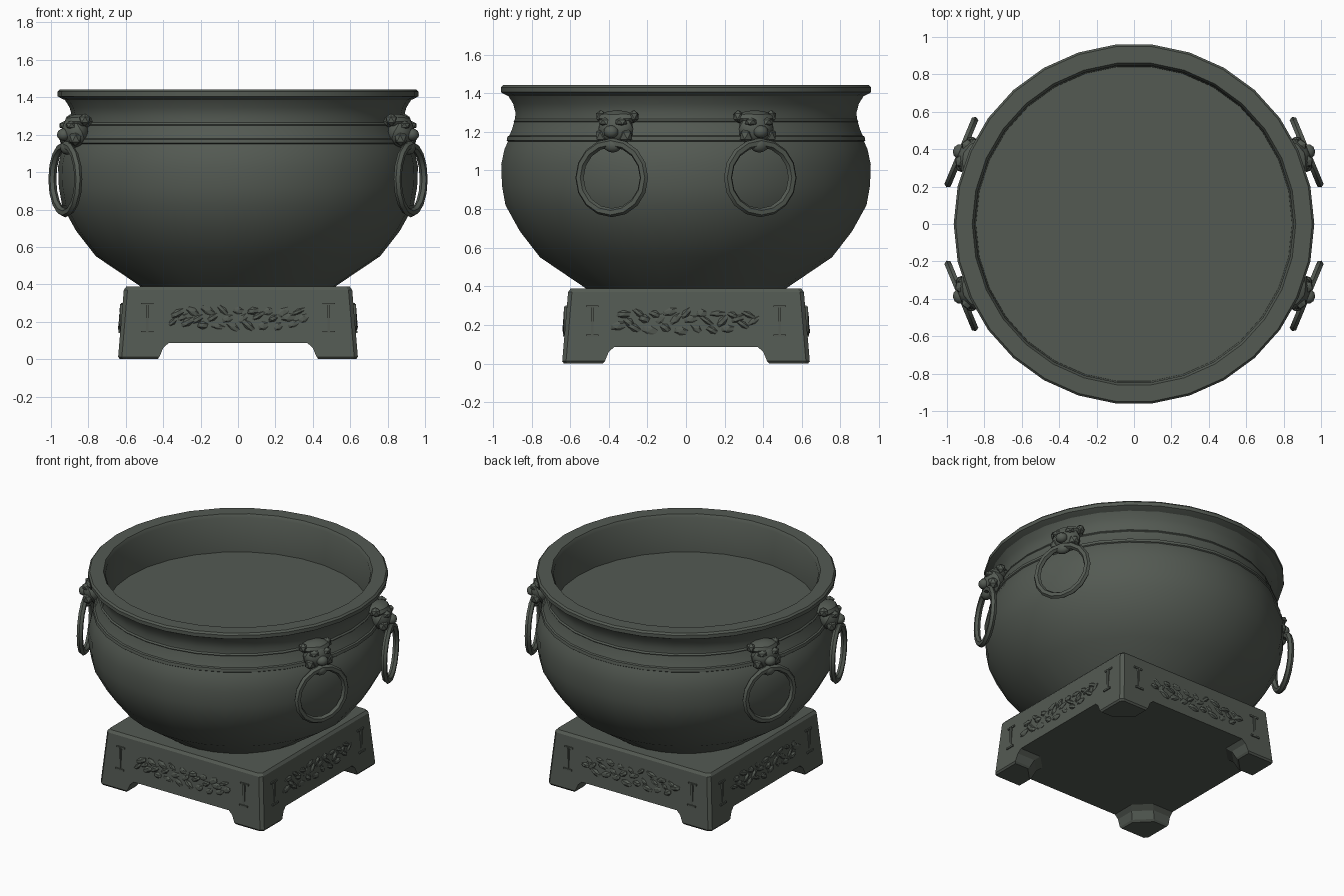
import bpy, bmesh, math, random
from mathutils import Matrix, Vector

if "Cube" in bpy.data.objects:
    bpy.data.objects.remove(bpy.data.objects["Cube"])

random.seed(4)
bronze = bpy.data.materials.new("dark green bronze")
bronze.diffuse_color = (0.088, 0.102, 0.086, 1)
bronze.use_nodes = True
bronze.node_tree.nodes["Principled BSDF"].inputs["Base Color"].default_value = bronze.diffuse_color


def finish(name, bm, angle=None):
    """Turn a bmesh into a named object, flat or smooth by angle."""
    bmesh.ops.recalc_face_normals(bm, faces=bm.faces)
    me = bpy.data.meshes.new(name)
    bm.to_mesh(me)
    bm.free()
    ob = bpy.data.objects.new(name, me)
    bpy.context.collection.objects.link(ob)
    me.materials.append(bronze)
    if angle:
        bpy.ops.object.select_all(action='DESELECT')
        ob.select_set(True)
        bpy.context.view_layer.objects.active = ob
        bpy.ops.object.shade_smooth_by_angle(angle=math.radians(angle))
    return ob


def loft(bm, rings):
    """Skin a list of equal-length point rings and cap both ends."""
    loops = [[bm.verts.new(p) for p in r] for r in rings]
    n = len(loops[0])
    for a, b in zip(loops, loops[1:]):
        for i in range(n):
            bm.faces.new((a[i], a[(i + 1) % n], b[(i + 1) % n], b[i]))
    bm.faces.new(loops[0])
    bm.faces.new(loops[-1])


def blob(bm, centre, size, mat, turn=0, sub=2):
    """Faceted lump of given half sizes."""
    m = (mat @ Matrix.Translation(centre) @ Matrix.Rotation(turn, 4, 'Y')
         @ Matrix.Diagonal((*size, 1)))
    bmesh.ops.create_icosphere(bm, subdivisions=sub, radius=1, matrix=m)


def box(bm, centre, size, mat):
    m = mat @ Matrix.Translation(centre) @ Matrix.Diagonal((*size, 1))
    bmesh.ops.create_cube(bm, size=1, matrix=m)


# Bowl: outer wall, banded shoulder, flared rim, inner wall and floor
profile = [(0.50, 0.37), (0.53, 0.395), (0.76, 0.55), (0.865, 0.685), (0.94, 0.82),
           (0.958, 0.92), (0.962, 1.03), (0.945, 1.11), (0.927, 1.15), (0.934, 1.155),
           (0.930, 1.175), (0.920, 1.18), (0.905, 1.215), (0.895, 1.25), (0.898, 1.255),
           (0.890, 1.265), (0.888, 1.30), (0.900, 1.345), (0.925, 1.385), (0.950, 1.397),
           (0.964, 1.405), (0.964, 1.43), (0.953, 1.442), (0.865, 1.442), (0.852, 1.42),
           (0.845, 1.18)]
SIDES = 30
bm = bmesh.new()
loft(bm, [[(r * math.cos(2 * math.pi * i / SIDES), r * math.sin(2 * math.pi * i / SIDES), z)
           for i in range(SIDES)] for r, z in profile])
finish("bowl", bm, 32)


# Square plinth with chamfered corners
def half(z):
    return 0.642 - 0.085 * z


def octagon(h, z, c=0.02):
    pts = [(h, h - c), (h - c, h)]
    out = []
    for k in range(4):
        rot = Matrix.Rotation(k * math.pi / 2, 3, 'Z')
        out += [rot @ Vector((x, y, z)) for x, y in pts]
    return out


bm = bmesh.new()
loft(bm, [octagon(half(0.085), 0.085), octagon(half(0.37), 0.37), octagon(0.597, 0.388)])
finish("plinth", bm)

# Corner feet, splaying into the plinth
bm = bmesh.new()


def foot_ring(z, h, inner, mat):
    cut = inner + 0.10
    pts = [(h, h - 0.02), (h - 0.02, h), (inner, h), (inner, cut), (cut, inner), (h, inner)]
    return [mat @ Vector((x, y, z)) for x, y in pts]


for k in range(4):
    rot = Matrix.Rotation(k * math.pi / 2, 4, 'Z')
    loft(bm, [foot_ring(0, half(0) - 0.01, 0.43, rot),
              foot_ring(0.012, half(0.012), 0.42, rot),
              foot_ring(0.06, half(0.06), 0.40, rot),
              foot_ring(0.087, half(0.087), 0.37, rot)])
finish("feet", bm)

# Carved scroll relief and bracket marks on each plinth side
relief = bmesh.new()
marks = bmesh.new()
for k in range(4):
    rot = Matrix.Rotation(k * math.pi / 2, 4, 'Z')
    for i in range(27):
        x = -0.35 + 0.70 * i / 26
        spread = 0.045 * (1 - (abs(x) / 0.42) ** 3)
        z = 0.222 + spread * (-1, 1, 0)[i % 3] + random.uniform(-0.01, 0.01)
        size = (random.uniform(0.03, 0.05), random.uniform(0.008, 0.017),
                random.uniform(0.014, 0.024))
        blob(relief, (x, -half(z), z), size, rot, random.uniform(-0.8, 0.8), 1)
    for s in (-1, 1):
        box(marks, (s * 0.485, -half(0.22), 0.22), (0.014, 0.016, 0.15), rot)
        for z in (0.145, 0.295):
            box(marks, (s * 0.485, -half(z), z), (0.065, 0.016, 0.012), rot)
finish("plinth_scroll_relief", relief)
finish("plinth_bracket_marks", marks)

# Four beast-head mounts, each holding a hanging ring
for i, deg in enumerate((22.6, -22.6, 157.4, 202.6), 1):
    rot = Matrix.Rotation(math.radians(deg), 4, 'Z')
    bm = bmesh.new()
    blob(bm, (0.945, 0, 1.215), (0.070, 0.098, 0.085), rot)          # face
    blob(bm, (0.920, 0, 1.270), (0.075, 0.108, 0.042), rot)          # mane
    blob(bm, (1.010, 0, 1.200), (0.036, 0.040, 0.034), rot)          # snout
    blob(bm, (0.990, 0, 1.130), (0.034, 0.050, 0.038), rot)          # jaw clasp
    for s in (-1, 1):
        blob(bm, (0.985, s * 0.045, 1.250), (0.032, 0.036, 0.024), rot, 0, 1)  # brow
        blob(bm, (0.970, s * 0.066, 1.180), (0.036, 0.038, 0.042), rot, 0, 1)  # cheek
        blob(bm, (0.925, s * 0.092, 1.280), (0.034, 0.028, 0.034), rot, 0, 1)  # ear
    finish(f"beast_head_{i}", bm, 25)

    # Ring hangs in the plane tangent to the bowl
    bm = bmesh.new()
    rows = []
    for a in range(16):
        t = 2 * math.pi * a / 16
        row = []
        for b in range(6):
            u = 2 * math.pi * b / 6
            r = 0.181 + 0.023 * math.cos(u)
            row.append(bm.verts.new(rot @ Vector((1.0 + 0.021 * math.sin(u),
                                                  r * math.sin(t), 0.962 + r * math.cos(t)))))
        rows.append(row)
    for a in range(16):
        p, q = rows[a], rows[(a + 1) % 16]
        for b in range(6):
            c = (b + 1) % 6
            bm.faces.new((p[b], p[c], q[c], q[b]))
    finish(f"hanging_ring_{i}", bm, 30)
